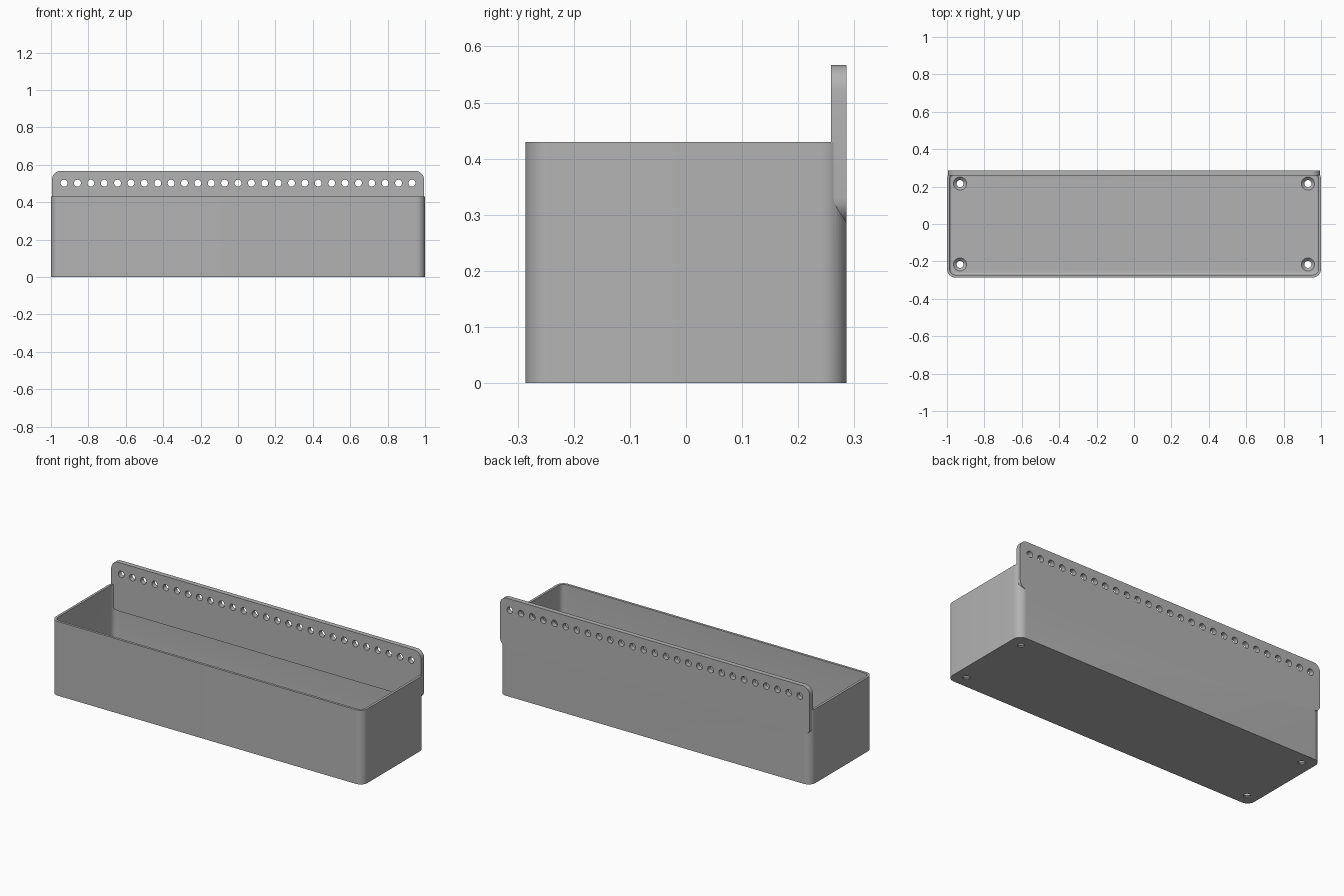
import bpy, bmesh, math
from mathutils import Matrix, Vector

HALF_X, HALF_Y, HEIGHT = 1.0, 0.286, 0.43
WALL, FLOOR, CORNER = 0.014, 0.022, 0.045
PANEL_X, PANEL_LOW, PANEL_TOP, PANEL_THICK = 0.994, 0.285, 0.567, 0.028
HOLE_X, HOLE_Z, HOLE_R, HOLE_COUNT = 0.93, 0.502, 0.0185, 27
SCREW_Y = 0.216

cube = bpy.data.objects.get("Cube")
if cube:
    bpy.data.objects.remove(cube, do_unlink=True)

grey = bpy.data.materials.new("plain grey")
grey.use_nodes = True
grey.diffuse_color = (0.45, 0.45, 0.45, 1)
grey.node_tree.nodes["Principled BSDF"].inputs["Base Color"].default_value = grey.diffuse_color


def rounded_rect(half_w, half_h, radius, z, steps=10):
    """Ring of points around a rounded rectangle at height z."""
    points = []
    for quarter, (sx, sy) in enumerate([(1, 1), (-1, 1), (-1, -1), (1, -1)]):
        for i in range(steps + 1):
            a = (quarter + i / steps) * math.pi / 2
            points.append(Vector((sx * (half_w - radius) + radius * math.cos(a),
                                  sy * (half_h - radius) + radius * math.sin(a), z)))
    return points


def circle(radius, z, sides=24):
    return [Vector((radius * math.cos(t), radius * math.sin(t), z))
            for t in (2 * math.pi * i / sides for i in range(sides))]


def add_loft(bm, rings, matrix=Matrix()):
    """Closed solid skinned through rings of equal length."""
    loops = [[bm.verts.new(matrix @ p) for p in ring] for ring in rings]
    n = len(loops[0])
    faces = [bm.faces.new(loops[0][::-1]), bm.faces.new(loops[-1])]
    for low, high in zip(loops, loops[1:]):
        for i in range(n):
            j = (i + 1) % n
            faces.append(bm.faces.new((low[i], low[j], high[j], high[i])))
    bmesh.ops.recalc_face_normals(bm, faces=faces)


def make_object(name, bm):
    mesh = bpy.data.meshes.new(name)
    bm.to_mesh(mesh)
    bm.free()
    mesh.materials.append(grey)
    obj = bpy.data.objects.new(name, mesh)
    bpy.context.collection.objects.link(obj)
    return obj


def combine(target, tool, operation):
    """Apply a boolean and discard the tool object."""
    mod = target.modifiers.new(tool.name, "BOOLEAN")
    mod.operation, mod.solver, mod.object = operation, "EXACT", tool
    bpy.ops.object.select_all(action="DESELECT")
    bpy.context.view_layer.objects.active = target
    target.select_set(True)
    bpy.ops.object.modifier_apply(modifier=mod.name)
    bpy.data.objects.remove(tool, do_unlink=True)


# Outer box with rounded upright corners
bm = bmesh.new()
add_loft(bm, [rounded_rect(HALF_X, HALF_Y, CORNER, z) for z in (0, HEIGHT)])
box = make_object("box_with_hanging_panel", bm)

# Cavity with a small fillet around the floor
fillet = 0.012
rings = []
for i in range(6):
    a = i / 5 * math.pi / 2
    inset = WALL + fillet * (1 - math.sin(a))
    rings.append(rounded_rect(HALF_X - inset, HALF_Y - inset, CORNER - inset,
                              FLOOR + fillet * (1 - math.cos(a))))
rings.append(rounded_rect(HALF_X - WALL, HALF_Y - WALL, CORNER - WALL, HEIGHT + 0.1))
bm = bmesh.new()
add_loft(bm, rings)
combine(box, make_object("cavity_cutter", bm), "DIFFERENCE")

# Rounded hanging panel along the back
upright = Matrix.Rotation(math.pi / 2, 4, "X")
half_h = (PANEL_TOP - PANEL_LOW) / 2
place = Matrix.Translation((0, HALF_Y, PANEL_LOW + half_h)) @ upright
bm = bmesh.new()
add_loft(bm, [rounded_rect(PANEL_X, half_h, CORNER, z) for z in (0, PANEL_THICK)], place)
combine(box, make_object("hanging_panel", bm), "UNION")

# Row of panel holes
bm = bmesh.new()
for i in range(HOLE_COUNT):
    x = HOLE_X * (2 * i / (HOLE_COUNT - 1) - 1)
    add_loft(bm, [circle(HOLE_R, z) for z in (-0.05, 0.1)],
             Matrix.Translation((x, HALF_Y, HOLE_Z)) @ upright)
combine(box, make_object("panel_hole_cutter", bm), "DIFFERENCE")

# Countersunk screw holes in the floor corners
bm = bmesh.new()
for sx in (-1, 1):
    for sy in (-1, 1):
        add_loft(bm, [circle(0.019, -0.02), circle(0.019, 0.006),
                      circle(0.035, FLOOR), circle(0.035, FLOOR + 0.02)],
                 Matrix.Translation((sx * HOLE_X, sy * SCREW_Y, 0)))
combine(box, make_object("screw_hole_cutter", bm), "DIFFERENCE")

# Smooth rounded corners, crisp edges
bpy.ops.object.select_all(action="DESELECT")
bpy.context.view_layer.objects.active = box
box.select_set(True)
bpy.ops.object.shade_smooth_by_angle(angle=math.radians(30))
